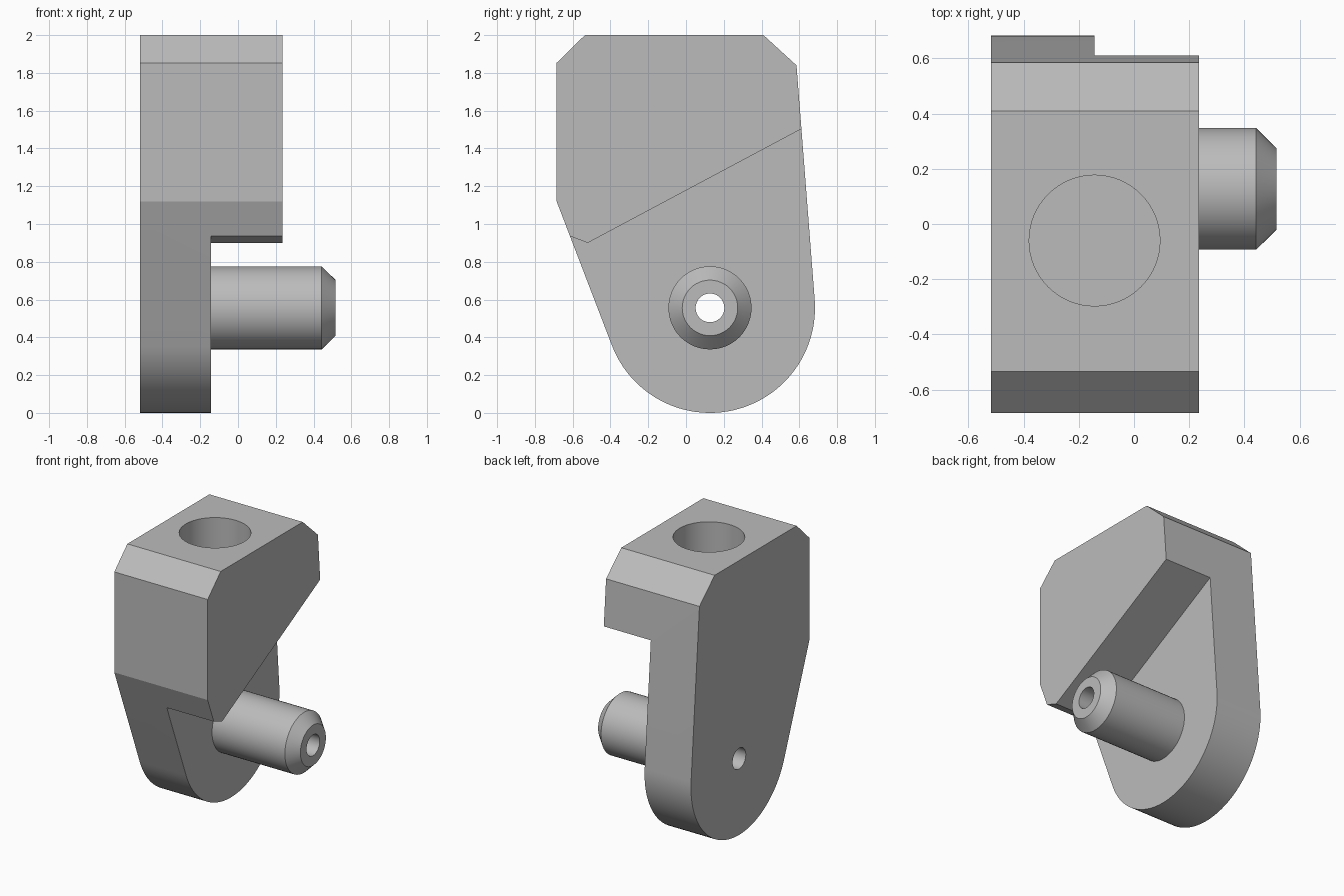
import bpy
import bmesh
from math import cos, sin, pi, radians
from mathutils import Matrix

cube = bpy.data.objects.get("Cube")
if cube:
    bpy.data.objects.remove(cube, do_unlink=True)

GREY = (0.5, 0.5, 0.5, 1)
metal = bpy.data.materials.new("plain_grey")
metal.use_nodes = True
metal.diffuse_color = GREY
metal.node_tree.nodes["Principled BSDF"].inputs["Base Color"].default_value = GREY

LEFT, STEP, RIGHT, TIP = -0.518, -0.144, 0.235, 0.517
PIN_Y, PIN_Z, ROUND_R = 0.127, 0.556, 0.556
BORE_R = 0.076


def make_object(name, bm):
    bmesh.ops.recalc_face_normals(bm, faces=bm.faces)
    mesh = bpy.data.meshes.new(name)
    bm.to_mesh(mesh)
    bm.free()
    mesh.materials.append(metal)
    obj = bpy.data.objects.new(name, mesh)
    bpy.context.collection.objects.link(obj)
    return obj


def prism(name, outline, x0, x1):
    """Extrude a (y, z) outline along x."""
    bm = bmesh.new()
    face = bm.faces.new([bm.verts.new((x0, y, z)) for y, z in outline])
    out = bmesh.ops.extrude_face_region(bm, geom=[face])
    verts = [v for v in out["geom"] if isinstance(v, bmesh.types.BMVert)]
    bmesh.ops.translate(bm, verts=verts, vec=(x1 - x0, 0, 0))
    return make_object(name, bm)


def cylinder(name, radius, depth, matrix, sides):
    bm = bmesh.new()
    bmesh.ops.create_cone(bm, cap_ends=True, segments=sides, radius1=radius,
                          radius2=radius, depth=depth, matrix=matrix)
    return make_object(name, bm)


def activate(obj):
    bpy.ops.object.select_all(action='DESELECT')
    obj.select_set(True)
    bpy.context.view_layer.objects.active = obj


def cut(obj, cutter):
    cutter.hide_render = True
    mod = obj.modifiers.new("cut", 'BOOLEAN')
    mod.operation = 'DIFFERENCE'
    mod.solver = 'EXACT'
    mod.object = cutter
    activate(obj)
    bpy.ops.object.modifier_apply(modifier=mod.name)
    bpy.data.objects.remove(cutter, do_unlink=True)


# Bracket body: chamfered top, tapered sides, rounded foot
start, end, steps = radians(4.3), radians(-159), 48
arc = [(PIN_Y + ROUND_R * cos(start + (end - start) * i / steps),
        PIN_Z + ROUND_R * sin(start + (end - start) * i / steps))
       for i in range(steps + 1)]
outline = [(-0.685, 1.12), (-0.685, 1.853), (-0.535, 2), (0.41, 2), (0.585, 1.84)] + arc
body = prism("bracket_body", outline, LEFT, RIGHT)

# Clearance under the sloping overhang
slope = (1.5 - 0.9) / (0.605 + 0.52)
notch = [(-0.9, 1.045), (-0.52, 0.9), (1.0, 0.9 + 1.52 * slope), (1.0, -0.3), (-0.9, -0.3)]
cut(body, prism("notch_cutter", notch, STEP, 0.8))

# Blind socket in the top
cut(body, cylinder("socket_cutter", 0.237, 1.2,
                   Matrix.Translation((-0.143, -0.06, 2.0)), 64))

# Small bore through the plate
cut(body, cylinder("bore_cutter", BORE_R, 1.0,
                   Matrix.Translation((STEP - 0.2, PIN_Y, PIN_Z)) @ Matrix.Rotation(pi / 2, 4, 'Y'), 48))

# Hollow pin with a chamfered tip, turned around the x axis
bm = bmesh.new()
profile = [(STEP, BORE_R), (STEP, 0.22), (0.443, 0.22), (TIP, 0.147), (TIP, BORE_R)]
verts = [bm.verts.new((x, PIN_Y, PIN_Z + r)) for x, r in profile]
edges = [bm.edges.new((verts[i], verts[(i + 1) % len(verts)])) for i in range(len(verts))]
bmesh.ops.spin(bm, geom=verts + edges, cent=(0, PIN_Y, PIN_Z), axis=(1, 0, 0),
               angle=2 * pi, steps=48, use_merge=True)
bmesh.ops.remove_doubles(bm, verts=bm.verts, dist=0.0001)
pin = make_object("hollow_pin", bm)

for obj in (body, pin):
    activate(obj)
    bpy.ops.object.shade_smooth_by_angle(angle=radians(18))
